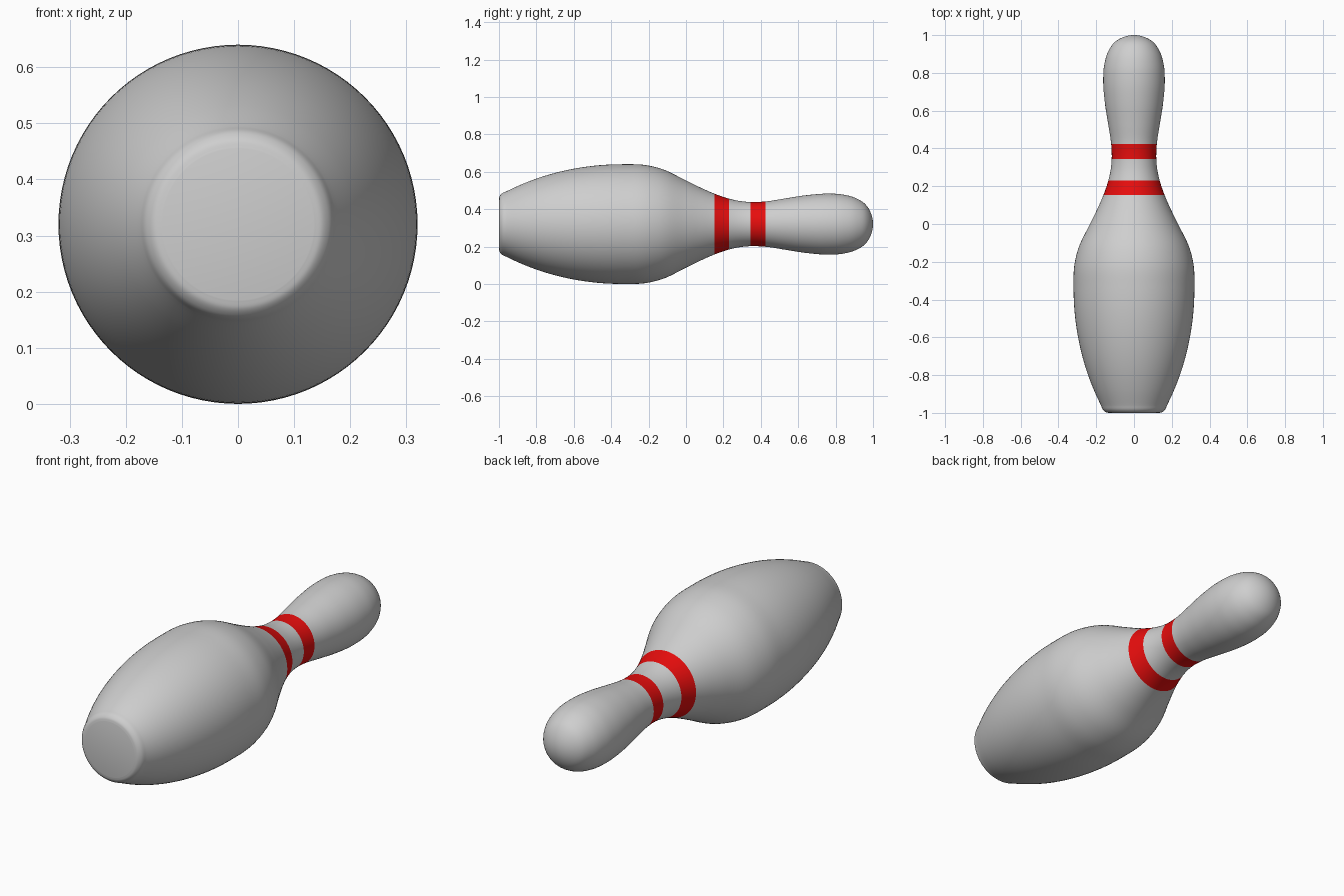
import bpy, bmesh, math
from mathutils import Vector

if "Cube" in bpy.data.objects:
    bpy.data.objects.remove(bpy.data.objects["Cube"])

SEG, SUB, AXIS_Z = 96, 6, 0.32

# Profile (position along y, radius), from base to head
profile = [Vector(p) for p in [
    (-1.0, 0.135), (-0.996, 0.15), (-0.985, 0.163), (-0.96, 0.175), (-0.88, 0.212),
    (-0.755, 0.258), (-0.6, 0.296), (-0.46, 0.315), (-0.33, 0.32), (-0.22, 0.316),
    (-0.13, 0.295), (0.0, 0.233), (0.08, 0.194), (0.153, 0.162), (0.23, 0.136),
    (0.29, 0.123), (0.345, 0.118), (0.424, 0.121), (0.53, 0.137), (0.64, 0.154),
    (0.76, 0.163), (0.84, 0.158), (0.91, 0.138), (0.96, 0.105), (0.99, 0.055), (1.0, 0.0)]]
stripes = [(0.153, 0.23), (0.345, 0.424)]


def tangent(i):
    """Chord-length tangent at profile point i."""
    a, b = profile[max(i - 1, 0)], profile[min(i + 1, len(profile) - 1)]
    p = profile[i]
    if i == len(profile) - 1:
        return Vector((0, -1))
    if i == 0:
        return (b - p).normalized()
    da, db = (p - a).length, (b - p).length
    return ((p - a) / da * db + (b - p) / db * da) / (da + db)


# Smooth curve through the profile points
curve = []
for i in range(len(profile) - 1):
    p, q = profile[i], profile[i + 1]
    d = (q - p).length
    m, n = tangent(i) * d, tangent(i + 1) * d
    for k in range(SUB):
        t = k / SUB
        curve.append(p * (2*t**3 - 3*t**2 + 1) + m * (t**3 - 2*t**2 + t)
                     + q * (3*t**2 - 2*t**3) + n * (t**3 - t**2))

# Lathe the curve around the y axis
bm = bmesh.new()
rings = []
for y, r in curve:
    rings.append([bm.verts.new((r * math.sin(2 * math.pi * s / SEG), y,
                                AXIS_Z + r * math.cos(2 * math.pi * s / SEG)))
                  for s in range(SEG)])
for a, b in zip(rings, rings[1:]):
    for s in range(SEG):
        e = (s + 1) % SEG
        bm.faces.new((a[s], a[e], b[e], b[s]))

# Flat base and head tip
bm.faces.new(rings[0])
tip = bm.verts.new((0, 1, AXIS_Z))
for s in range(SEG):
    bm.faces.new((rings[-1][s], rings[-1][(s + 1) % SEG], tip))
bmesh.ops.recalc_face_normals(bm, faces=bm.faces)

# Red neck stripes by position along the pin
for f in bm.faces:
    f.smooth = True
    y = f.calc_center_median().y
    f.material_index = int(len(f.verts) == 4 and any(lo < y < hi for lo, hi in stripes))

mesh = bpy.data.meshes.new("bowling_pin")
bm.to_mesh(mesh)
bm.free()
pin = bpy.data.objects.new("bowling_pin", mesh)
bpy.context.collection.objects.link(pin)

for name, col in [("off_white", (0.62, 0.62, 0.62, 1)), ("red", (0.8, 0.004, 0.004, 1))]:
    mat = bpy.data.materials.new(name)
    mat.diffuse_color = col
    mat.use_nodes = True
    mat.node_tree.nodes["Principled BSDF"].inputs["Base Color"].default_value = mat.diffuse_color
    mesh.materials.append(mat)

bpy.context.view_layer.objects.active = pin
pin.select_set(True)
bpy.ops.object.shade_smooth_by_angle(angle=math.radians(40))
